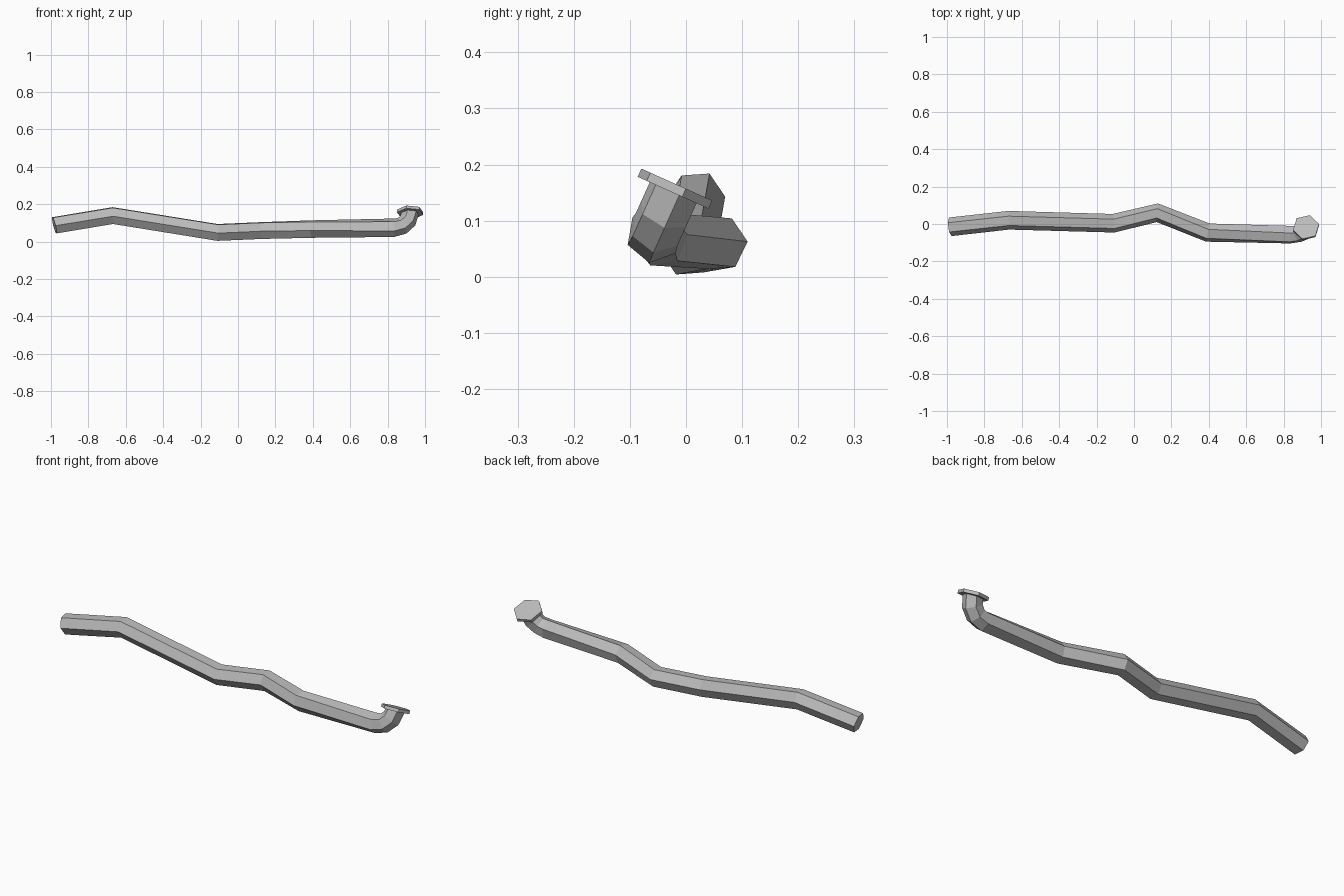
import bpy, bmesh, math
from mathutils import Vector

if "Cube" in bpy.data.objects:
    bpy.data.objects.remove(bpy.data.objects["Cube"])

grey = bpy.data.materials.new("pipe grey")
grey.use_nodes = True
colour = (0.5, 0.5, 0.5, 1)
grey.diffuse_color = colour
grey.node_tree.nodes["Principled BSDF"].inputs["Base Color"].default_value = colour

SIDES = 6


def ring(bm, centre, normal, side, radius, roll):
    """Hexagonal section; roll is measured from the side direction."""
    n = normal.normalized()
    u = (side - n * side.dot(n)).normalized()
    v = n.cross(u)
    angles = [math.radians(roll) + math.tau * i / SIDES for i in range(SIDES)]
    return [bm.verts.new(centre + radius * (u * math.cos(a) + v * math.sin(a))) for a in angles]


def loft(name, sections):
    bm = bmesh.new()
    rings = [ring(bm, *s) for s in sections]
    for a, b in zip(rings, rings[1:]):
        for i in range(SIDES):
            j = (i + 1) % SIDES
            bm.faces.new((a[i], a[j], b[j], b[i]))
    bm.faces.new(rings[0])
    bm.faces.new(rings[-1])
    bmesh.ops.recalc_face_normals(bm, faces=bm.faces)
    mesh = bpy.data.meshes.new(name)
    bm.to_mesh(mesh)
    bm.free()
    mesh.materials.append(grey)
    obj = bpy.data.objects.new(name, mesh)
    bpy.context.collection.objects.link(obj)
    return obj


# Bent run of pipe: centre line and roll at each bend
path = [Vector(p) for p in ((-0.982, -0.015, 0.087), (-0.67, 0.02, 0.139), (-0.11, 0.004, 0.049),
                            (0.125, 0.06, 0.059), (0.395, -0.046, 0.067), (0.835, -0.057, 0.074))]
rolls = [4, 4, 4, 4, 9, 20]
Y = Vector((0, 1, 0))
X = Vector((1, 0, 0))
R = 0.05
sections = []
for i, (p, roll) in enumerate(zip(path, rolls)):
    if i == 0:
        t = Vector((1, 0.14, 0.25))
    elif i == len(path) - 1:
        t = X
    else:
        t = (path[i + 1] - p).normalized() + (p - path[i - 1]).normalized()
    sections.append((p, t, Y, R, roll))

# Elbow: quarter turn from the run up towards the flange
up = Vector((0, 0.41, 0.91)).normalized()
side = up.cross(X)
elbow_roll = rolls[-1] - math.degrees(math.atan2(side.z, side.y))
bend = 0.085
for deg in (30, 60, 90):
    a = math.radians(deg)
    centre = path[-1] + bend * (X * math.sin(a) + up * (1 - math.cos(a)))
    tangent = X * math.cos(a) + up * math.sin(a)
    sections.append((centre, tangent, side, R * 0.95, elbow_roll))
loft("bent_pipe", sections)

# Flange plate closing the raised end
end = sections[-1][0]
loft("end_flange", [(end + up * h, up, side, 0.072, elbow_roll) for h in (-0.002, 0.014)])
